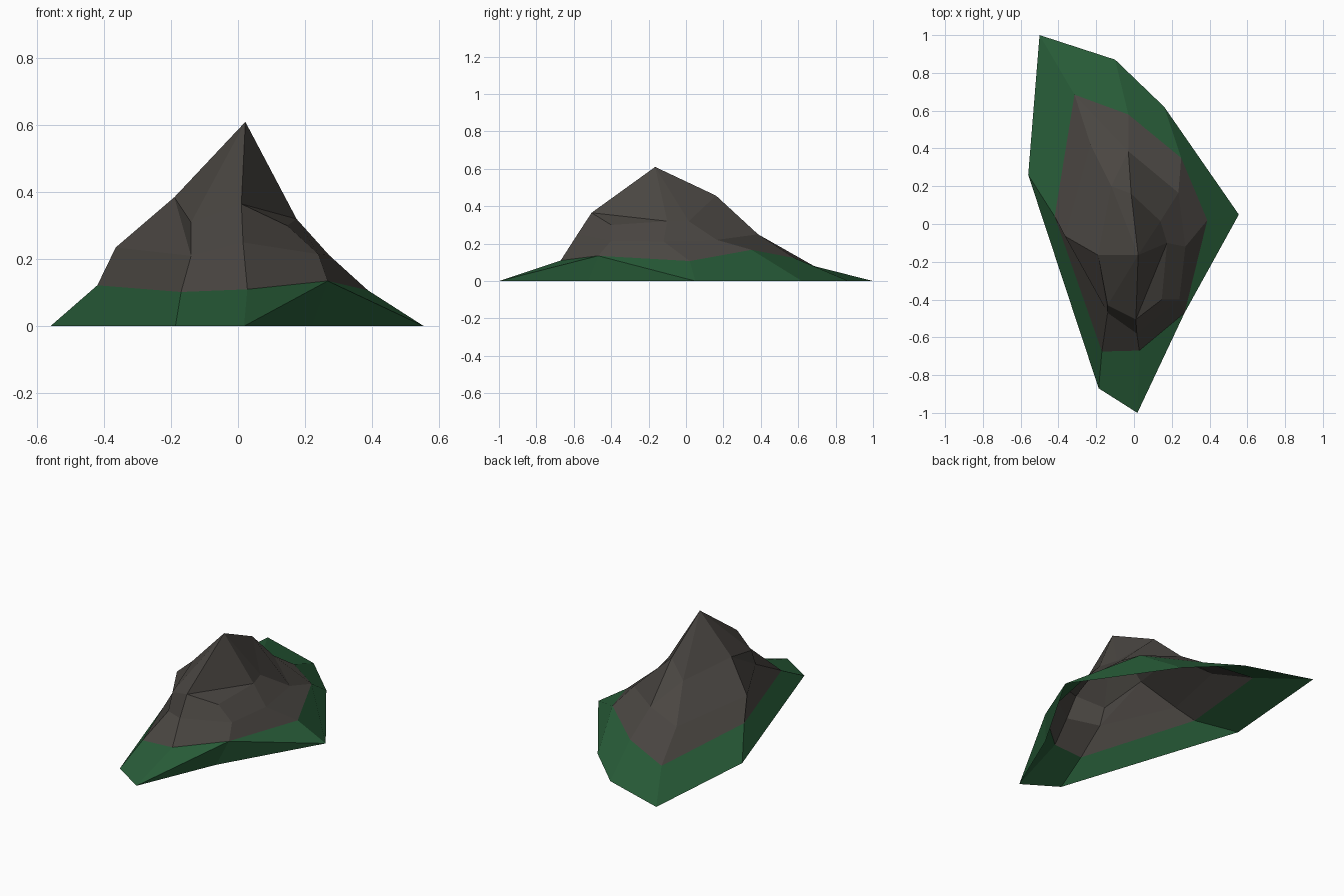
import bpy, bmesh

if "Cube" in bpy.data.objects:
    bpy.data.objects.remove(bpy.data.objects["Cube"])

def material(name, rgb):
    m = bpy.data.materials.new(name)
    m.diffuse_color = (*rgb, 1)
    m.use_nodes = True
    m.node_tree.nodes["Principled BSDF"].inputs["Base Color"].default_value = m.diffuse_color
    return m

# Eight-sided contour rings, listed clockwise from the back-left corner
foot = [(-.50, 1.0, 0), (-.10, .87, 0), (.16, .62, 0), (.555, .05, 0),
        (.22, -.525, 0), (.018, -1.0, 0), (-.187, -.87, 0), (-.56, .26, 0)]
grass_line = [(-.315, .685, .08), (-.03, .58, .123), (.25, .35, .167), (.388, .02, .107),
              (.268, -.47, .135), (.028, -.67, .11), (-.17, -.675, .102), (-.42, .04, .122)]
shoulder = [(-.23, .42, .193), (-.03, .385, .25), (.235, .165, .22), (.272, -.12, .212),
            (.24, -.40, .215), (.015, -.58, .25), (-.14, -.47, .21), (-.365, -.065, .235)]
crest = [(-.12, .20, .36), (-.015, .16, .457), (.14, .015, .32), (.175, -.10, .32),
         (.147, -.40, .30), (.01, -.505, .365), (-.14, -.43, .31), (-.19, -.165, .385)]
peak = (.022, -.165, .61)

# Quads folded along a chosen diagonal, as (band, side)
fold_up = {(0, 3), (1, 0), (2, 6)}      # low[i] to high[j]
fold_down = {(0, 4), (2, 0)}            # low[j] to high[i]

bm = bmesh.new()
rings = [[bm.verts.new(p) for p in ring] for ring in (foot, grass_line, shoulder, crest)]

def add(verts, index):
    bm.faces.new(verts).material_index = index

# Side bands: the lowest is grass, the rest bare rock (underside stays open)
for band, (low, high) in enumerate(zip(rings, rings[1:])):
    colour = min(band, 1)
    for i in range(8):
        j = (i + 1) % 8
        a, b, c, d = low[j], low[i], high[i], high[j]
        if (band, i) in fold_up:
            add((a, b, d), colour)
            add((b, c, d), colour)
        elif (band, i) in fold_down:
            add((a, b, c), colour)
            add((a, c, d), colour)
        else:
            add((a, b, c, d), colour)

# Summit fan, skipping crest point 4, which forms a small ledge
top = bm.verts.new(peak)
crest_verts = rings[-1]
fan = [v for i, v in enumerate(crest_verts) if i != 4]
for v, w in zip(fan, fan[1:] + fan[:1]):
    add((w, v, top), 1)
add((crest_verts[5], crest_verts[4], crest_verts[3]), 1)

mesh = bpy.data.meshes.new("mountain")
bm.to_mesh(mesh)
bm.free()
mesh.materials.append(material("grass green", (.021, .108, .040)))
mesh.materials.append(material("rock brown", (.068, .061, .054)))
bpy.context.collection.objects.link(bpy.data.objects.new("mountain", mesh))
